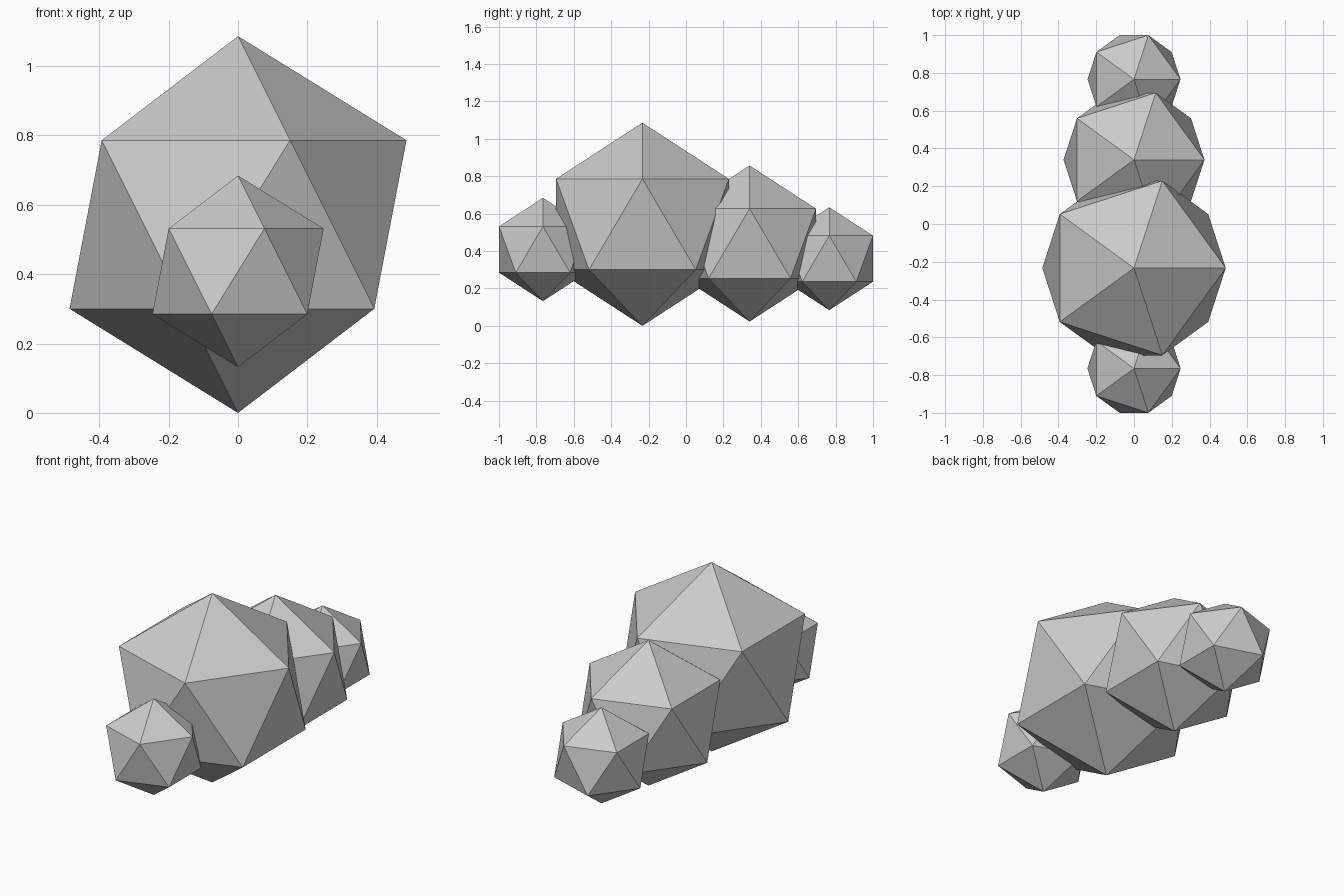
import bpy

cube = bpy.data.objects.get("Cube")
if cube:
    bpy.data.objects.remove(cube, do_unlink=True)

# Single stone colour
grey = bpy.data.materials.new("stone_grey")
grey.use_nodes = True
colour = (0.6, 0.6, 0.6, 1)
grey.diffuse_color = colour
for node in grey.node_tree.nodes:
    if node.type == "BSDF_PRINCIPLED":
        node.inputs["Base Color"].default_value = colour


def rock(name, y, z, radius):
    """Flat-faced twenty-sided boulder."""
    bpy.ops.mesh.primitive_ico_sphere_add(subdivisions=1, radius=radius, location=(0, y, z))
    obj = bpy.context.object
    obj.name = obj.data.name = name
    obj.data.materials.append(grey)
    bpy.ops.object.shade_flat()


# Row of overlapping boulders, front to back
rock("front_rock", -0.765, 0.408, 0.276)
rock("large_rock", -0.233, 0.543, 0.543)
rock("middle_rock", 0.34, 0.44, 0.417)
rock("back_rock", 0.766, 0.359, 0.275)
